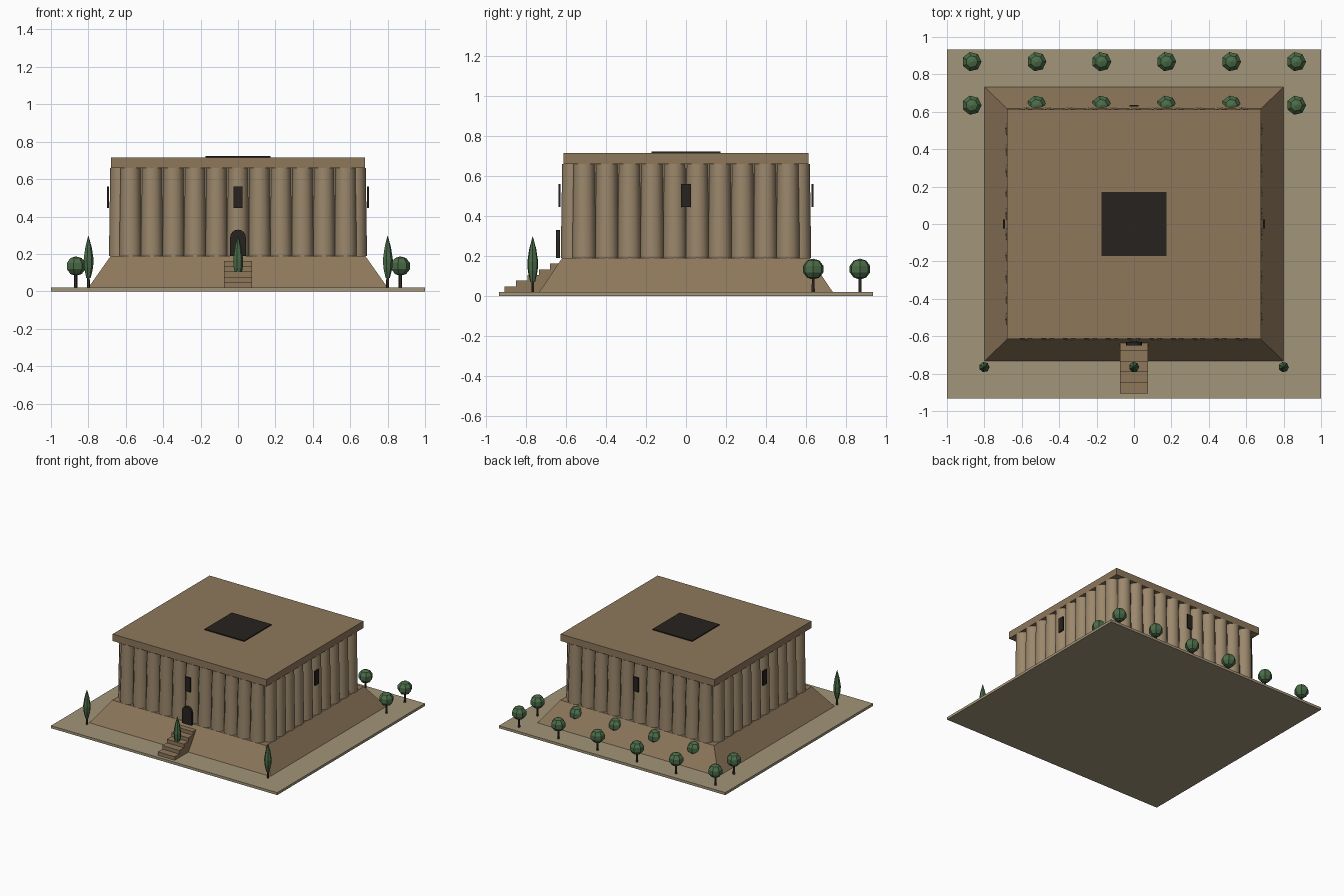
import bpy, bmesh
from math import cos, sin, pi, radians

if "Cube" in bpy.data.objects:
    bpy.data.objects.remove(bpy.data.objects["Cube"])

def mat(name, r, g, b):
    m = bpy.data.materials.new(name)
    m.diffuse_color = (r, g, b, 1)
    m.use_nodes = True
    m.node_tree.nodes["Principled BSDF"].inputs["Base Color"].default_value = m.diffuse_color
    return m

SAND = mat("sand", .36, .30, .19)
CLAY = mat("clay", .27, .185, .105)
STONE = mat("stone", .33, .245, .15)
DARK = mat("dark", .02, .016, .013)
LEAF = mat("leaf", .07, .15, .065)
BARK = mat("bark", .05, .033, .022)

def mesh_object(name, verts, faces, m, smooth=False):
    me = bpy.data.meshes.new(name)
    me.from_pydata(verts, [], faces)
    bm = bmesh.new()
    bm.from_mesh(me)
    bmesh.ops.recalc_face_normals(bm, faces=bm.faces)
    bm.to_mesh(me)
    bm.free()
    me.materials.append(m)
    ob = bpy.data.objects.new(name, me)
    bpy.context.collection.objects.link(ob)
    if smooth:
        bpy.context.view_layer.objects.active = ob
        ob.select_set(True)
        bpy.ops.object.shade_smooth_by_angle(angle=radians(40))
        ob.select_set(False)
    return ob

def loft(name, rings, m, smooth=False):
    """Skin a stack of equal-sized closed rings and cap both ends."""
    n = len(rings[0])
    verts = [v for r in rings for v in r]
    faces = [(i * n + j, i * n + (j + 1) % n, (i + 1) * n + (j + 1) % n, (i + 1) * n + j)
             for i in range(len(rings) - 1) for j in range(n)]
    faces += [tuple(range(n)), tuple(range(len(verts) - n, len(verts)))]
    return mesh_object(name, verts, faces, m, smooth)

def rect(hx, hy, z, cx=0, cy=0):
    return [(cx + a * hx, cy + b * hy, z) for a, b in ((-1, -1), (1, -1), (1, 1), (-1, 1))]

def box(name, cx, cy, hx, hy, z0, z1, m):
    return loft(name, [rect(hx, hy, z0, cx, cy), rect(hx, hy, z1, cx, cy)], m)

def lathe(name, x, y, profile, sides, m, smooth=False):
    rings = [[(x + r * cos(2 * pi * k / sides), y + r * sin(2 * pi * k / sides), z)
              for k in range(sides)] for r, z in profile]
    return loft(name, rings, m, smooth)

# ground slab, sloped plinth, wall core, roof
box("ground", 0, 0, 1, .933, 0, .02, SAND)
loft("plinth", [rect(.8, .733, .02), rect(.68, .618, .19)], CLAY)
box("wall_core", 0, 0, .632, .567, .19, .66, STONE)
box("roof_slab", 0, 0, .68, .612, .66, .715, CLAY)
box("roof_opening", 0, 0, .175, .172, .71, .723, DARK)

# engaged columns along the four walls
column = [(.06, .19), (.053, .66)]
for s in (-1, 1):
    for i in range(11):
        lathe("wall_column", (i - 5) * .115, s * .565, column, 12, STONE, True)
    for i in range(10):
        lathe("wall_column", s * .63, (i - 4.5) * .113, column, 12, STONE, True)
    # narrow windows
    box("window", 0, s * .632, .023, .005, .445, .56, DARK)
    box("window", s * .695, 0, .005, .025, .445, .56, DARK)

# arched door
arch = [(-.042, .19), (.042, .19)] + [(.042 * cos(pi * k / 8), .288 + .042 * sin(pi * k / 8))
                                      for k in range(9)]
loft("door", [[(x, y, z) for x, z in arch] for y in (-.65, -.63)], DARK)

# front stairs
for i in range(5):
    y0 = -.905 + i * .0567
    box("stair_step", 0, (y0 - .61) / 2, .075, (-.61 - y0) / 2,
        .02, .02 + .0285 * (i + 1), CLAY)

# round trees in two rows at the back
crown = [(max(.055 * sin(pi * k / 5), .001), .135 - .052 * cos(pi * k / 5)) for k in range(6)]
for y in (.635, .868):
    for i in range(6):
        x = (i - 2.5) * .347
        lathe("tree_trunk", x, y, [(.009, .02), (.008, .1)], 6, BARK)
        lathe("tree_crown", x, y, crown, 7, LEAF)

# slim cypresses at the front
for x in (-.8, 0, .8):
    lathe("cypress_trunk", x, -.765, [(.008, .02), (.007, .09)], 6, BARK)
    lathe("cypress_foliage", x, -.765,
          [(.012, .07), (.025, .125), (.028, .17), (.018, .235), (.001, .297)], 7, LEAF)
